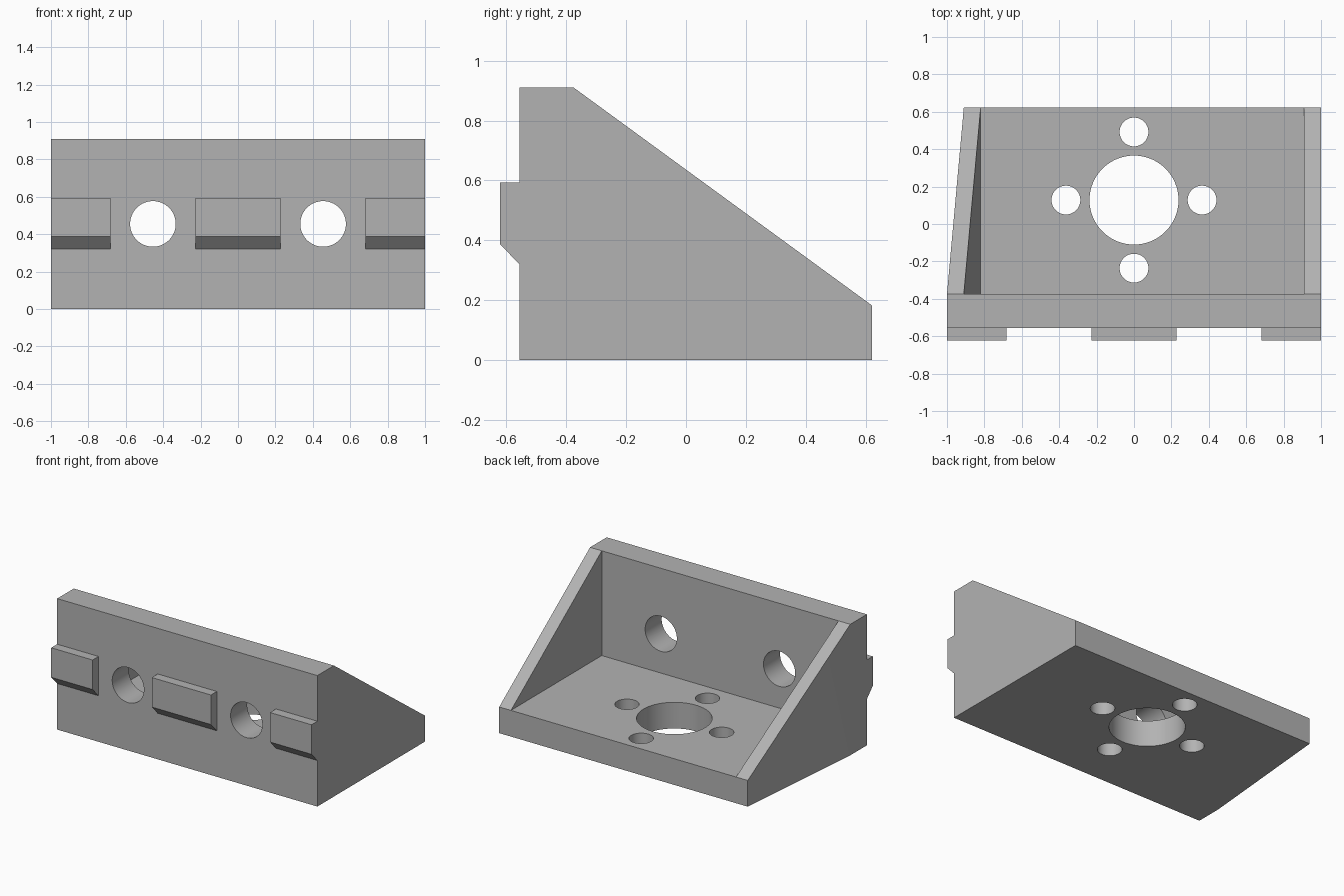
import bpy, bmesh, math
from mathutils import Matrix, Vector

if "Cube" in bpy.data.objects:
    bpy.data.objects.remove(bpy.data.objects["Cube"], do_unlink=True)

# Main dimensions
FRONT, WALL_BACK, BACK = -0.557, -0.375, 0.622
TOP, FLOOR = 0.91, 0.182
WIDE = 0.91

grey = bpy.data.materials.new("plain grey")
grey.use_nodes = True
grey.diffuse_color = (0.45, 0.45, 0.45, 1)
grey.node_tree.nodes["Principled BSDF"].inputs["Base Color"].default_value = grey.diffuse_color


def add_object(name, bm):
    bmesh.ops.recalc_face_normals(bm, faces=bm.faces)
    mesh = bpy.data.meshes.new(name)
    bm.to_mesh(mesh)
    bm.free()
    mesh.materials.append(grey)
    obj = bpy.data.objects.new(name, mesh)
    bpy.context.collection.objects.link(obj)
    return obj


def prism(name, points, axis, start, end):
    """Extrude a 2D outline along x, y or z."""
    place = {"x": lambda a, b: (start, a, b),
             "y": lambda a, b: (a, start, b),
             "z": lambda a, b: (a, b, start)}[axis]
    bm = bmesh.new()
    face = bm.faces.new([bm.verts.new(place(*p)) for p in points])
    grown = bmesh.ops.extrude_face_region(bm, geom=[face])["geom"]
    shift = Vector([end - start if c == axis else 0 for c in "xyz"])
    bmesh.ops.translate(bm, vec=shift, verts=[v for v in grown if isinstance(v, bmesh.types.BMVert)])
    return add_object(name, bm)


def drill(name, centre, radius, turn=0):
    bm = bmesh.new()
    matrix = Matrix.Translation(centre) @ Matrix.Rotation(turn, 4, "X")
    bmesh.ops.create_cone(bm, cap_ends=True, segments=64, radius1=radius,
                          radius2=radius, depth=0.3, matrix=matrix)
    return add_object(name, bm)


def combine(target, tool, operation):
    """Apply a boolean and discard the tool."""
    tool.hide_render = True
    mod = target.modifiers.new(tool.name, "BOOLEAN")
    mod.operation, mod.solver, mod.object = operation, "EXACT", tool
    bpy.context.view_layer.objects.active = target
    bpy.ops.object.modifier_apply(modifier=mod.name)
    bpy.data.objects.remove(tool, do_unlink=True)


# Solid bracket with sloping sides
bracket = prism("angle_bracket", [(FRONT, 0), (BACK, 0), (BACK, FLOOR),
                                  (WALL_BACK, TOP), (FRONT, TOP)], "x", -1, 1)

# Hollow between the side gussets, one inner face leaning outward
lean = 0.09 / (TOP - FLOOR)
high = TOP + 0.1
cavity = prism("cavity_cutter", [(-0.82, FLOOR), (WIDE, FLOOR), (WIDE, high),
                                 (-0.82 - lean * (high - FLOOR), high)], "y", WALL_BACK, 0.8)
combine(bracket, cavity, "DIFFERENCE")

# Tapered outer face of the right gusset
far = BACK + 0.1
far_x = -1 + 0.09 * (far - WALL_BACK) / (BACK - WALL_BACK)
taper = prism("taper_cutter", [(-1, WALL_BACK), (far_x, far), (-1.2, far),
                               (-1.2, WALL_BACK)], "z", -0.1, 1.1)
combine(bracket, taper, "DIFFERENCE")

# Locating tabs along the front wall
tab = [(FRONT, 0.32), (-0.622, 0.388), (-0.622, 0.593), (-0.52, 0.593), (-0.52, 0.32)]
for left, right in ((-1, -0.682), (-0.227, 0.227), (0.682, 1)):
    combine(bracket, prism("locating_tab", tab, "x", left, right), "UNION")

# Bolt holes through the front wall
for x in (-0.455, 0.455):
    combine(bracket, drill("bolt_hole", (x, -0.466, 0.455), 0.122, math.pi / 2), "DIFFERENCE")

# Central opening and four screw holes through the floor
middle = Vector((0, 0.128, 0.09))
combine(bracket, drill("centre_opening", middle, 0.238), "DIFFERENCE")
for i in range(4):
    offset = Matrix.Rotation(i * math.pi / 2, 3, "Z") @ Vector((0.364, 0, 0))
    combine(bracket, drill("screw_hole", middle + offset, 0.077), "DIFFERENCE")

bpy.ops.object.select_all(action="DESELECT")
bracket.select_set(True)
bpy.context.view_layer.objects.active = bracket
bpy.ops.object.shade_smooth_by_angle(angle=math.radians(25))
